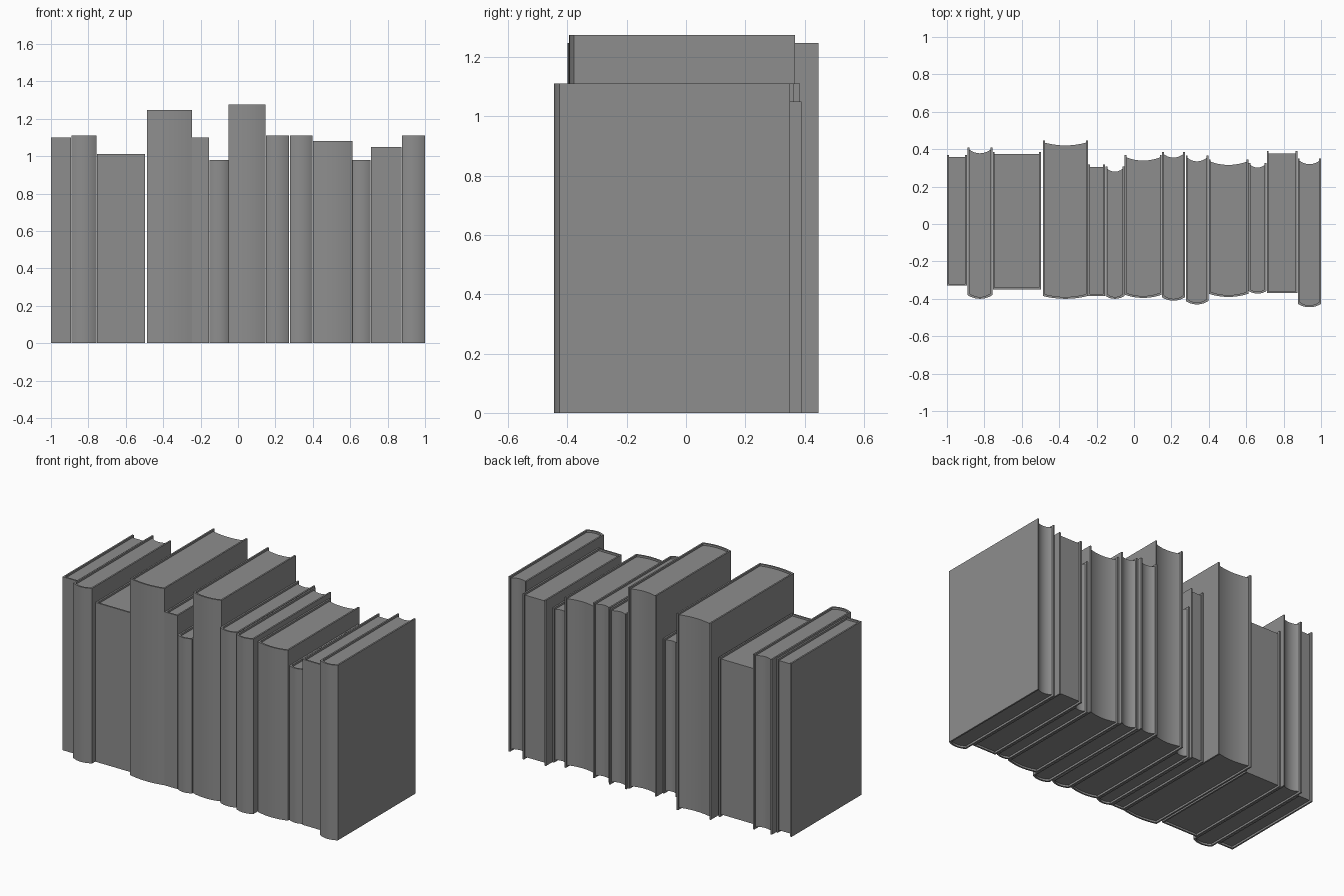
import bpy, bmesh, math

if "Cube" in bpy.data.objects:
    bpy.data.objects.remove(bpy.data.objects["Cube"], do_unlink=True)

# One plain grey for the whole row
grey = bpy.data.materials.new("grey")
grey.use_nodes = True
colour = (0.27, 0.27, 0.27, 1)
grey.diffuse_color = colour
grey.node_tree.nodes["Principled BSDF"].inputs["Base Color"].default_value = colour

BOARD = 0.01     # cover thickness
LIP = 0.012      # how far the cover overhangs the pages
STEPS = 10


def curve(x0, x1, y, depth):
    """Shallow arc from x0 to x1, dipping towards -y by depth."""
    n = STEPS if depth else 1
    mid, half = (x0 + x1) / 2, (x1 - x0) / 2
    if not depth:
        return [(x0, y), (x1, y)]
    radius = (half * half + depth * depth) / (2 * depth)
    sweep = math.asin(min(1, half / radius))
    points = []
    for i in range(n + 1):
        a = sweep * (2 * i / n - 1)
        points.append((mid + radius * math.sin(a),
                       y + radius * math.cos(sweep) - radius * math.cos(a)))
    return points


def prism(name, side_a, side_b, z0, z1):
    """Upright solid filling the strip between two matching paths."""
    bm = bmesh.new()
    rows = [[bm.verts.new((x, y, z)) for x, y in side]
            for z in (z0, z1) for side in (side_a, side_b)]
    a0, b0, a1, b1 = rows
    for i in range(len(side_a) - 1):
        j = i + 1
        for p, q in ((a0, a1), (b0, b1), (a0, b0), (a1, b1)):
            bm.faces.new((p[i], p[j], q[j], q[i]))
    for i in (0, -1):
        bm.faces.new((a0[i], b0[i], b1[i], a1[i]))
    bmesh.ops.recalc_face_normals(bm, faces=bm.faces)
    mesh = bpy.data.meshes.new(name)
    bm.to_mesh(mesh)
    bm.free()
    mesh.materials.append(grey)
    obj = bpy.data.objects.new(name, mesh)
    bpy.context.collection.objects.link(obj)
    bpy.ops.object.select_all(action="DESELECT")
    bpy.context.view_layer.objects.active = obj
    obj.select_set(True)
    bpy.ops.object.shade_smooth_by_angle(angle=math.radians(30))


def book(number, x0, x1, height, front, back, bulge):
    shoulder = front + bulge
    # Hard cover: two boards joined by the spine
    outer = [(x0, back)] + curve(x0, x1, shoulder, bulge) + [(x1, back)]
    a, b = x0 + BOARD, x1 - BOARD
    spine = curve(a, b, shoulder + BOARD, bulge)
    inner = [(a, back)] + spine + [(b, back)]
    prism(f"cover_{number}", outer, inner, 0, height)
    # Page block, hollowed at the fore edge when the spine is rounded
    fore = curve(a, b, back - LIP, bulge)
    prism(f"pages_{number}", spine, fore, LIP, height - LIP)


# left edge, right edge, height, spine front, cover back, spine bulge
books = [
    (-1.0, -0.893, 1.10, -0.33, 0.37, 0),
    (-0.89, -0.757, 1.11, -0.40, 0.41, 0.02),
    (-0.755, -0.498, 1.01, -0.35, 0.385, 0),
    (-0.487, -0.247, 1.247, -0.40, 0.447, 0.015),
    (-0.245, -0.155, 1.10, -0.385, 0.317, 0),
    (-0.152, -0.052, 0.98, -0.40, 0.307, 0.015),
    (-0.05, 0.148, 1.275, -0.395, 0.368, 0.017),
    (0.15, 0.272, 1.11, -0.41, 0.385, 0.018),
    (0.277, 0.397, 1.11, -0.43, 0.365, 0.018),
    (0.4, 0.611, 1.08, -0.39, 0.345, 0.017),
    (0.613, 0.708, 0.98, -0.372, 0.327, 0.013),
    (0.71, 0.874, 1.05, -0.37, 0.39, 0),
    (0.876, 1.0, 1.11, -0.445, 0.35, 0.018),
]
for number, spec in enumerate(books, 1):
    book(number, *spec)
